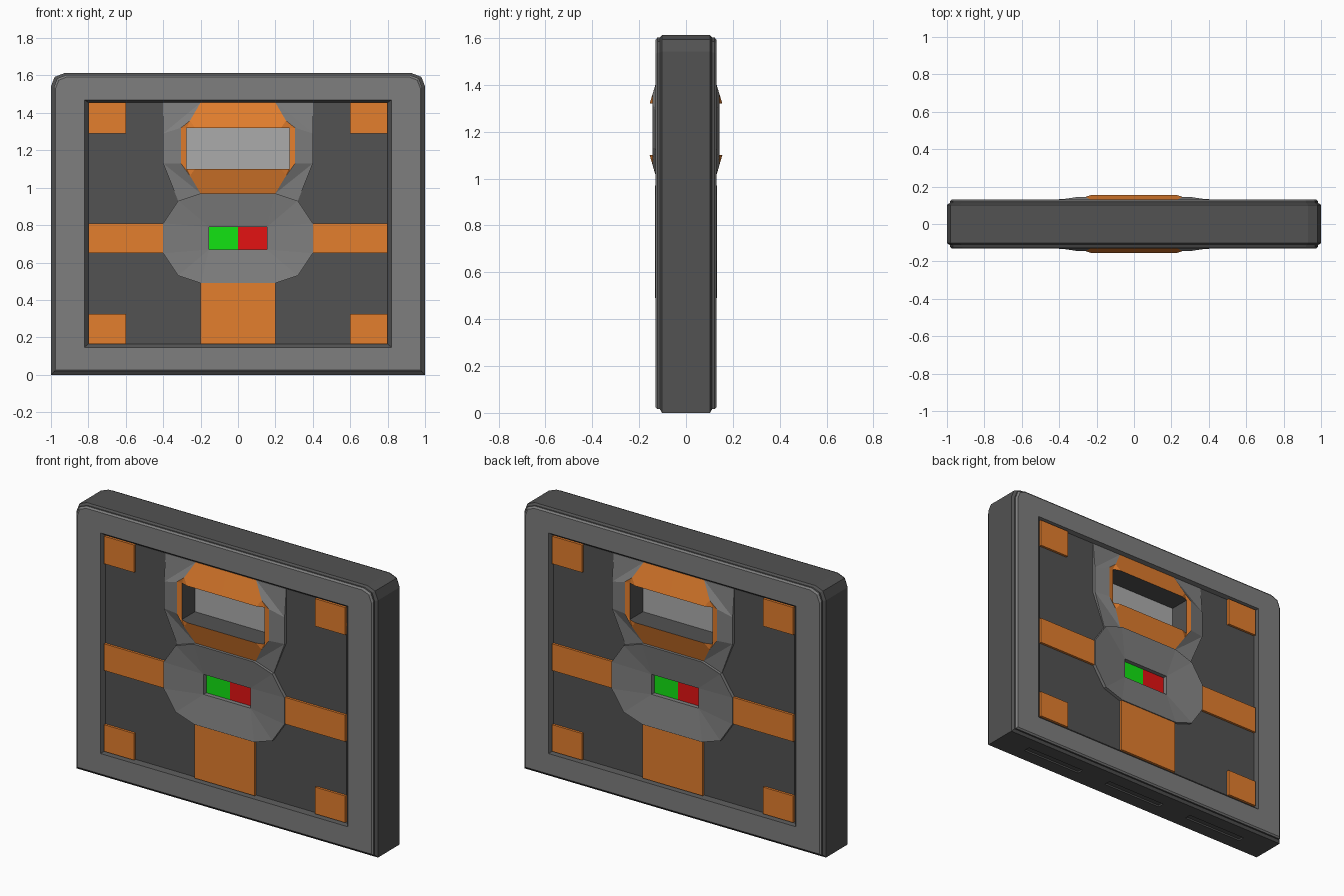
import bpy, bmesh, math

if "Cube" in bpy.data.objects:
    bpy.data.objects.remove(bpy.data.objects["Cube"])


def paint(name, rgb):
    m = bpy.data.materials.new(name)
    m.diffuse_color = (*rgb, 1)
    m.use_nodes = True
    m.node_tree.nodes["Principled BSDF"].inputs["Base Color"].default_value = m.diffuse_color
    return m


GREY = paint("mid_grey", (.21, .21, .21))
DARK = paint("dark_grey", (.085, .085, .085))
PALE = paint("pale_grey", (.41, .41, .41))
ORANGE = paint("orange", (.77, .21, .027))
GREEN = paint("green", (.006, .77, .006))
RED = paint("red", (.77, .006, .006))


def finish(name, bm, *mats):
    me = bpy.data.meshes.new(name)
    bm.to_mesh(me)
    bm.free()
    for m in mats:
        me.materials.append(m)
    ob = bpy.data.objects.new(name, me)
    bpy.context.collection.objects.link(ob)
    return ob


def both_faces(ob):
    # the back of the door is the front turned half way round
    back = bpy.data.objects.new(ob.name + "_back", ob.data)
    back.rotation_euler.z = math.pi
    bpy.context.collection.objects.link(back)


def box(name, x0, x1, y0, y1, z0, z1, mat):
    bm = bmesh.new()
    bmesh.ops.create_cube(bm, size=1)
    for v in bm.verts:
        v.co = ((x0, x1)[v.co.x > 0], (y0, y1)[v.co.y > 0], (z0, z1)[v.co.z > 0])
    return finish(name, bm, mat)


def cut(ob, cutters):
    for c in cutters:
        c.hide_render = True
        mod = ob.modifiers.new("cut", 'BOOLEAN')
        mod.operation, mod.solver, mod.object = 'DIFFERENCE', 'EXACT', c
    dg = bpy.context.evaluated_depsgraph_get()
    me = bpy.data.meshes.new_from_object(ob.evaluated_get(dg))
    ob.modifiers.clear()
    ob.data = me
    for c in cutters:
        bpy.data.objects.remove(c)


def shell(name, pts, faces, mats, depth=-.10):
    # faceted front sheet, mirrored in x, with side walls running back to depth
    bm = bmesh.new()
    for s in (1, -1):
        vs = [bm.verts.new((s * x, y, z)) for x, z, y in pts]
        for f in faces:
            bm.faces.new([vs[i] for i in f])
    bmesh.ops.remove_doubles(bm, verts=bm.verts, dist=1e-4)
    bm.normal_update()
    for f in bm.faces:
        if f.normal.y > 0:
            f.normal_flip()
    rim = [e for e in bm.edges if e.is_boundary]
    new = bmesh.ops.extrude_edge_only(bm, edges=rim)["geom"]
    for g in new:
        if isinstance(g, bmesh.types.BMVert):
            g.co.y = depth
        elif isinstance(g, bmesh.types.BMFace):
            g.material_index = len(mats) - 1
    both_faces(finish(name, bm, *mats))


# door frame: closed loft through rings (half width, bottom, top, corner cut, y)
half = [(.80, .165, 1.455, 0, -.09), (.80, .165, 1.455, 0, -.112),
        (.82, .147, 1.47, 0, -.130), (.975, .025, 1.592, .06, -.130),
        (.985, .016, 1.602, .065, -.122), (.985, .016, 1.602, .065, -.112),
        (1, 0, 1.612, .07, -.102)]
rings = half + [(*r[:4], -r[4]) for r in reversed(half)]
bm = bmesh.new()
loops = []
for w, b, t, c, y in rings:
    right = [(w, b), (w, t - c), (w - .28 * c, t - .28 * c), (w - c, t)]
    outline = right + [(-x, z) for x, z in reversed(right)]
    loops.append([bm.verts.new((x, y, z)) for x, z in outline])
for i, a in enumerate(loops):
    b = loops[(i + 1) % len(loops)]
    for j in range(8):
        k = (j + 1) % 8
        f = bm.faces.new((a[j], a[k], b[k], b[j]))
        # lighter face plates, dark body
        f.material_index = 1 if i in (2, 3, 9, 10) else 0
bmesh.ops.remove_doubles(bm, verts=bm.verts, dist=1e-5)
bmesh.ops.recalc_face_normals(bm, faces=bm.faces)
frame = finish("door_frame", bm, DARK, GREY)

# shallow grooves under the sill
cut(frame, [box("groove_cutter", a, b, -.02, .02, -.02, .01, DARK)
            for a, b in ((-.8, -.4), (-.2, .2), (.4, .8))])

# door slab with window opening, lock pocket and pane
slab = box("door_slab", -.8, .8, -.113, .113, .165, 1.455, DARK)
cut(slab, [box("window_cutter", -.275, .275, -.3, .3, 1.10, 1.32, DARK),
           box("lock_cutter", -.3, .3, -.3, .3, .54, .92, DARK)])
box("window_pane", -.275, .275, -.015, .015, 1.10, 1.32, PALE)

# flat orange plates
for label, x0, x1, z0, z1 in (("upper_corner", .6, .8, 1.29, 1.455),
                              ("lower_corner", .6, .8, .165, .325),
                              ("side_bar", .39, .8, .65, .81)):
    for side, s in (("right", 1), ("left", -1)):
        a, b = sorted((s * x0, s * x1))
        both_faces(box(f"{label}_{side}", a, b, -.127, -.11, z0, z1, ORANGE))
both_faces(box("lower_bar", -.2, .2, -.127, -.11, .165, .5, ORANGE))

# central dished lock plate with slot
outer = [(0, .97), (.2, .97), (.32, .93), (.4, .81), (.4, .65), (.32, .53), (.2, .49), (0, .49)]
slot = [(0, .79), (.155, .79), (.155, .67), (0, .67)]
shell("lock_plate",
      [(*p, -.133) for p in outer] + [(*p, -.104) for p in slot],
      [(0, 1, 9, 8), (1, 2, 9), (2, 3, 9), (3, 4, 10, 9), (4, 5, 10), (5, 6, 10),
       (6, 7, 11, 10)], [GREY], depth=-.07)
both_faces(box("green_light", -.155, 0, -.078, -.06, .67, .79, GREEN))
both_faces(box("red_light", 0, .155, -.078, -.06, .67, .79, RED))

# shared rim points around the window (x, z, y)
R1, R2, R3, R4 = (.257, 1.358, -.143), (.305, 1.32, -.144), (.305, 1.13, -.144), (.257, 1.064, -.144)
T1, T4 = (.23, 1.32, -.155), (.23, 1.10, -.155)
K1, K4 = (.275, 1.32, -.140), (.275, 1.10, -.140)
TOP, LOW = (.2, 1.455, -.114), (.2, .97, -.117)

# grey faceted wings either side of the window
shell("window_wing",
      [TOP, (.4, 1.455, -.114), (.4, 1.29, -.130), (.4, 1.13, -.130),
       (.32, .93, -.118), LOW, R4, R3, R2, R1],
      [(0, 1, 2), (0, 2, 8, 9), (2, 3, 7, 8), (3, 4, 5), (3, 5, 6, 7)], [GREY])

# orange window hood, sill and jambs with dark reveals
for label, edge, r, t in (("window_hood", TOP, R1, T1), ("window_sill", LOW, R4, T4)):
    mid = [(0, *edge[1:]), edge, r, t, (0, *t[1:])]
    shell(label, mid, [(0, 1, 2, 3, 4)], [ORANGE, DARK])
shell("window_jamb", [R1, R2, R3, R4, T4, K4, K1, T1],
      [(0, 1, 6), (1, 2, 5, 6), (2, 3, 5), (3, 4, 5), (0, 6, 7)], [ORANGE, DARK])
